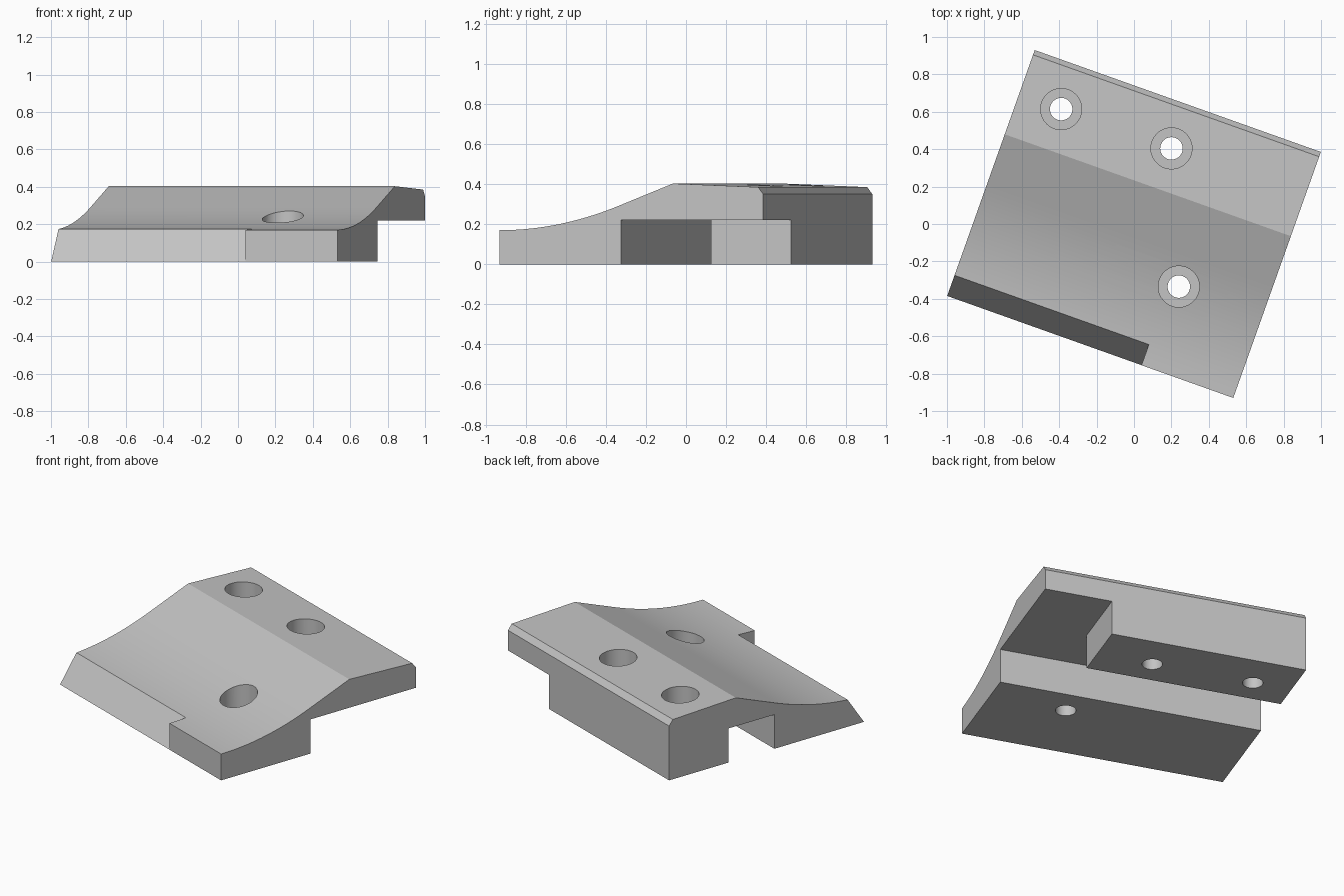
import bpy
import bmesh
from math import radians

if "Cube" in bpy.data.objects:
    bpy.data.objects.remove(bpy.data.objects["Cube"], do_unlink=True)

# Plain grey material
grey = bpy.data.materials.new("plain grey")
grey.use_nodes = True
colour = (0.55, 0.55, 0.55, 1)
grey.diffuse_color = colour
grey.node_tree.nodes["Principled BSDF"].inputs["Base Color"].default_value = colour

HALF_LENGTH = 0.812
HALF_WIDTH = 0.698


def finish(name, bm):
    bmesh.ops.recalc_face_normals(bm, faces=bm.faces)
    mesh = bpy.data.meshes.new(name)
    bm.to_mesh(mesh)
    bm.free()
    mesh.materials.append(grey)
    obj = bpy.data.objects.new(name, mesh)
    bpy.context.collection.objects.link(obj)
    return obj


def prism(name, profile, x0, x1):
    """Extrude a (y, z) profile from x0 to x1."""
    bm = bmesh.new()
    face = bm.faces.new([bm.verts.new((x0, y, z)) for y, z in profile])
    new = bmesh.ops.extrude_face_region(bm, geom=[face])["geom"]
    verts = [v for v in new if isinstance(v, bmesh.types.BMVert)]
    bmesh.ops.translate(bm, verts=verts, vec=(x1 - x0, 0, 0))
    return finish(name, bm)


def cylinder(name, x, y, z0, z1, radius):
    bm = bmesh.new()
    bmesh.ops.create_cone(bm, cap_ends=True, segments=48, radius1=radius,
                          radius2=radius, depth=z1 - z0)
    bmesh.ops.translate(bm, verts=bm.verts, vec=(x, y, (z0 + z1) / 2))
    return finish(name, bm)


def cut(target, cutter):
    cutter.hide_render = True
    mod = target.modifiers.new("cut", "BOOLEAN")
    mod.operation = "DIFFERENCE"
    mod.solver = "EXACT"
    mod.object = cutter
    bpy.context.view_layer.objects.active = target
    bpy.ops.object.modifier_apply(modifier=mod.name)
    bpy.data.objects.remove(cutter, do_unlink=True)


# Main plate: hollow curve rising to a straight slope, crest, rear chamfer, channel below
ARC_WIDTH, SLOPE, STEPS = 0.63, 0.386, 20
curve = []
for i in range(STEPS + 1):
    run = ARC_WIDTH * i / STEPS
    curve.append((run - HALF_WIDTH, 0.17 + SLOPE * run * run / (2 * ARC_WIDTH)))
profile = curve + [(0.22, 0.403), (0.671, 0.385), (HALF_WIDTH, 0.35),
                   (HALF_WIDTH, 0), (0.274, 0), (0.274, 0.22),
                   (-0.056, 0.22), (-0.056, 0), (-HALF_WIDTH, 0)]
plate = prism("mounting_plate", profile, -HALF_LENGTH, HALF_LENGTH)

# Rear block stops short of the left end
cut(plate, prism("rear_recess_cutter",
                 [(0.1, -0.2), (1, -0.2), (1, 0.22), (0.1, 0.22)], 0.397, 1))

# Slanted front edge along most of the length
cut(plate, prism("front_slant_cutter",
                 [(-0.8145, -0.174), (-0.4635, 0.348), (-1, 0.348), (-1, -0.174)],
                 -1, 0.291))

# Counterbored screw holes
for x, y in [(-0.573, 0.448), (0.053, 0.448), (0.338, -0.235)]:
    cut(plate, cylinder("counterbore_cutter", x, y, 0.1, 0.6, 0.11))
    cut(plate, cylinder("bore_cutter", x, y, -0.2, 0.6, 0.06))

# Smooth the curve and holes, keep the edges crisp, then turn the plate
for obj in bpy.context.selected_objects:
    obj.select_set(False)
plate.select_set(True)
bpy.context.view_layer.objects.active = plate
bpy.ops.object.shade_smooth_by_angle(angle=radians(15))
plate.rotation_euler.z = radians(-19.6)
